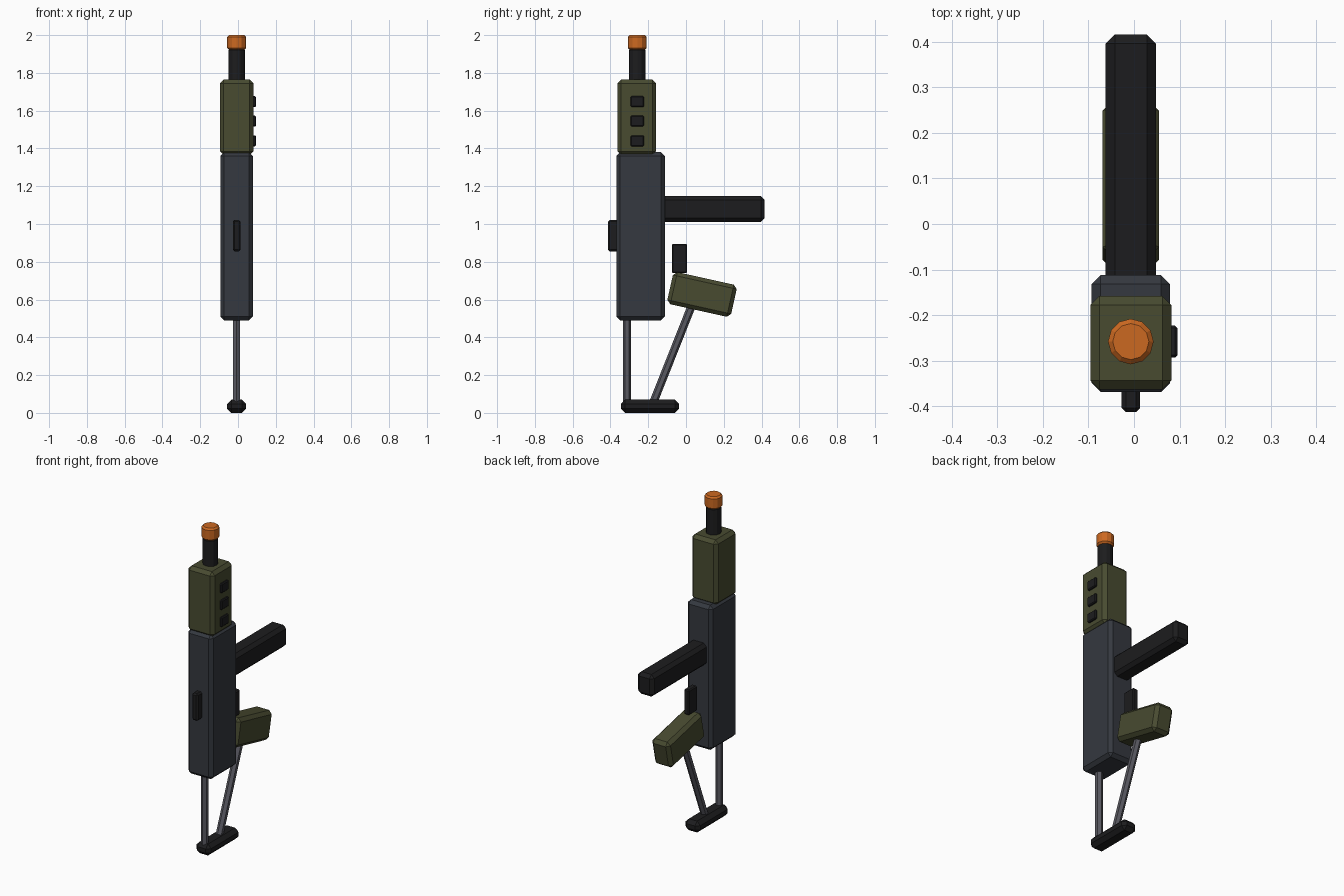
import bpy, math
from mathutils import Vector

if "Cube" in bpy.data.objects:
    bpy.data.objects.remove(bpy.data.objects["Cube"])

CX = -0.007  # the side vents shift the body slightly off centre


def material(name, rgb):
    m = bpy.data.materials.new(name)
    m.diffuse_color = (*rgb, 1)
    m.use_nodes = True
    m.node_tree.nodes["Principled BSDF"].inputs["Base Color"].default_value = m.diffuse_color
    return m


GUNMETAL = material("gunmetal", (0.035, 0.04, 0.05))
OLIVE = material("olive", (0.065, 0.07, 0.03))
BLACK = material("black", (0.012, 0.012, 0.013))
STEEL = material("steel", (0.1, 0.1, 0.12))
ORANGE = material("orange", (0.6, 0.14, 0.015))


def finish(ob, name, mat, bevel):
    ob.name = name
    ob.data.materials.append(mat)
    if bevel:
        b = ob.modifiers.new("chamfer", 'BEVEL')
        b.width = bevel
        b.segments = 1
        b.limit_method = 'ANGLE'
        b.angle_limit = math.radians(40)
    return ob


def box(name, x, y, z, mat, bevel, tilt=0):
    """Chamfered box from (min, max) ranges, tilted about x."""
    loc = [(a + b) / 2 for a, b in (x, y, z)]
    bpy.ops.mesh.primitive_cube_add(size=1, location=loc, rotation=(tilt, 0, 0))
    ob = bpy.context.object
    ob.scale = [b - a for a, b in (x, y, z)]
    bpy.ops.object.transform_apply(location=False, rotation=False, scale=True)
    return finish(ob, name, mat, bevel)


def rod(name, p, q, radius, sides, mat, bevel=0):
    """Cylinder between two (y, z) points on the centre plane."""
    a, b = Vector((CX, *p)), Vector((CX, *q))
    d = b - a
    bpy.ops.mesh.primitive_cylinder_add(
        vertices=sides, radius=radius, depth=d.length, location=(a + b) / 2,
        rotation=(-math.atan2(d.y, d.z), 0, 0))
    return finish(bpy.context.object, name, mat, bevel)


def wide(w):
    return (CX - w / 2, CX + w / 2)


# Main body
box("receiver", wide(0.172), (-0.369, -0.112), (0.49, 1.38), GUNMETAL, 0.02)
box("handguard", wide(0.178), (-0.363, -0.158), (1.365, 1.765), OLIVE, 0.02)

# Vents on the right side of the handguard
for i, z in enumerate((1.44, 1.545, 1.648)):
    box(f"vent_{i + 1}", (0.065, 0.095), (-0.293, -0.223),
        (z - 0.029, z + 0.029), BLACK, 0.005)

# Barrel and muzzle tip
rod("barrel", (-0.258, 1.70), (-0.258, 1.93), 0.043, 12, BLACK, 0.01)
rod("muzzle_tip", (-0.258, 1.922), (-0.258, 2.0), 0.05, 12, ORANGE, 0.01)

# Magazine, charging handle, trigger and grip
box("magazine", wide(0.11), (-0.15, 0.416), (1.011, 1.147), BLACK, 0.02)
box("charging_handle", wide(0.04), (-0.413, -0.35), (0.855, 1.022), BLACK, 0.009)
box("trigger", wide(0.036), (-0.075, 0.006), (0.74, 0.895), BLACK, 0.006)
box("grip", wide(0.124), (0.085 - 0.173, 0.085 + 0.173),
    (0.627 - 0.087, 0.627 + 0.087), OLIVE, 0.02, math.radians(-12.5))

# Skeleton stock
rod("stock_upper_rod", (-0.312, 0.04), (-0.312, 0.52), 0.0215, 6, STEEL)
rod("stock_lower_rod", (-0.179, 0.04), (0.034, 0.577), 0.0215, 6, STEEL)
box("butt_pad", wide(0.1), (-0.344, -0.036), (0.0, 0.07), BLACK, 0.022)
